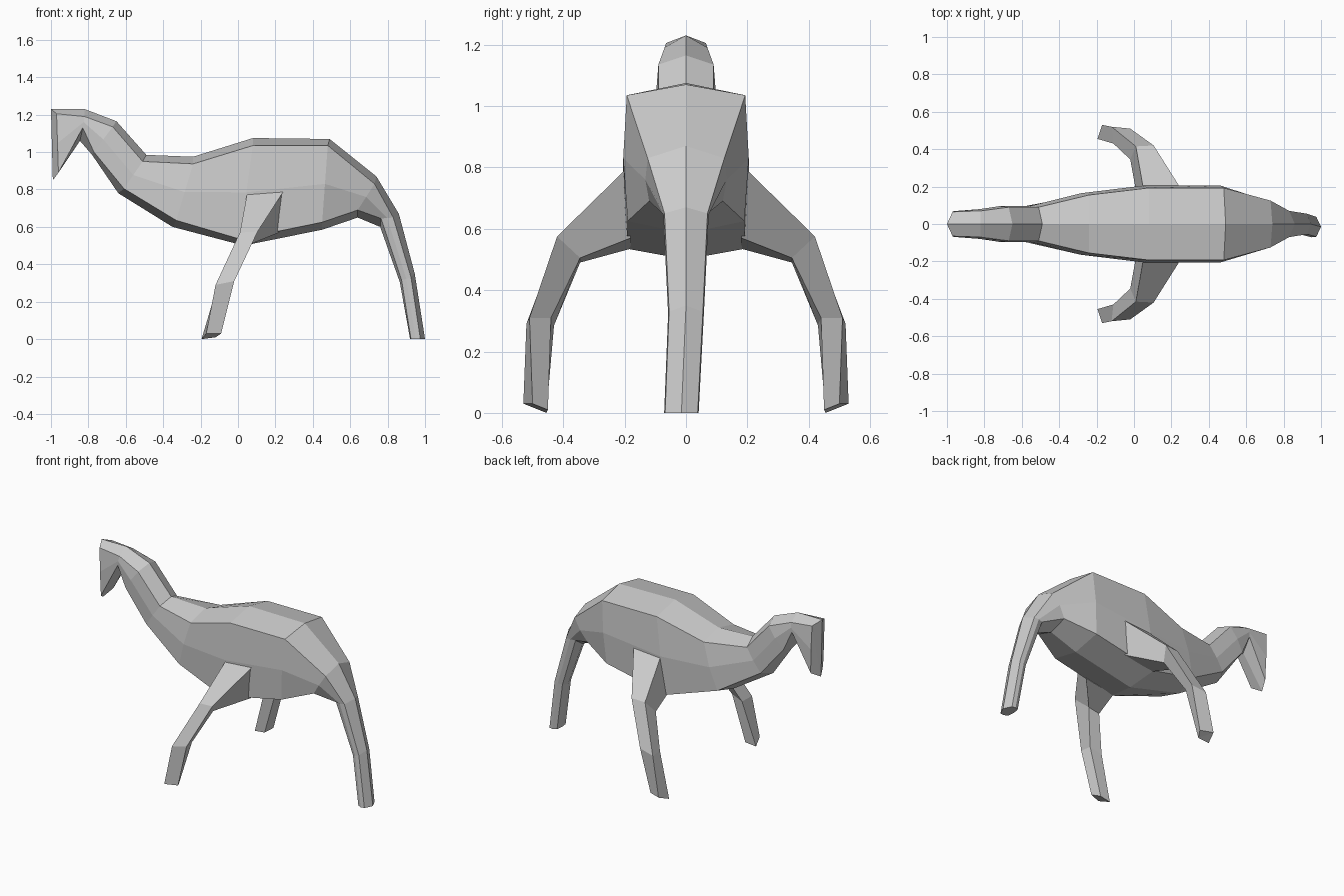
import bpy, bmesh


def loft(name, rings):
    """Skin a series of closed rings and cap both ends."""
    bm = bmesh.new()
    loops = [[bm.verts.new(p) for p in ring] for ring in rings]
    n = len(loops[0])
    for a, b in zip(loops, loops[1:]):
        for i in range(n):
            j = (i + 1) % n
            bm.faces.new((a[i], a[j], b[j], b[i]))
    caps = [bm.faces.new(loops[0]), bm.faces.new(loops[-1])]
    bmesh.ops.triangulate(bm, faces=caps)
    bmesh.ops.recalc_face_normals(bm, faces=bm.faces)
    mesh = bpy.data.meshes.new(name)
    bm.to_mesh(mesh)
    bm.free()
    obj = bpy.data.objects.new(name, mesh)
    bpy.context.collection.objects.link(obj)
    return obj


# Body side profiles, head to tail tip: (x, z) along spine and keel,
# (x, half width, z) along the shoulder and hem edges
spine = [(-1, 1.23), (-.82, 1.23), (-.65, 1.165), (-.49, .985), (-.24, .975),
         (.08, 1.075), (.49, 1.07), (.74, .87), (.86, .67), (.945, .35), (1, 0)]
shoulder = [(-.97, .065, 1.205), (-.82, .07, 1.19), (-.67, .09, 1.135),
            (-.51, .09, .95), (-.24, .155, .937), (.08, .193, 1.035),
            (.48, .193, 1.035), (.73, .125, .83), (.83, .07, .65),
            (.925, .055, .33), (.975, .053, 0)]
hem = [(-.96, .065, .89), (-.83, .075, 1.13), (-.77, .08, 1.0),
       (-.61, .09, .805), (-.33, .145, .635), (.01, .193, .535),
       (.45, .19, .625), (.64, .12, .69), (.765, .065, .645),
       (.875, .045, .315), (.925, .045, 0)]
keel = [(-.99, .85), (-.845, 1.06), (-.78, .985), (-.64, .78), (-.35, .6),
        (.03, .5), (.45, .585), (.64, .65), (.76, .6), (.865, .305), (.92, 0)]

rings = []
for i, (t, a, b, c) in enumerate(zip(spine, shoulder, hem, keel)):
    # flank bulges slightly between shoulder and hem
    m = ((a[0] + b[0]) / 2, max(a[1], b[1]) * 1.06, (a[2] + b[2]) / 2)
    side = [a, m, b]
    # the tail tip leans a little to the front
    dy = -.015 if i == len(spine) - 1 else 0
    ring = [(t[0], 0, t[1])] + side + [(c[0], 0, c[1])]
    ring += [(x, -y, z) for x, y, z in reversed(side)]
    rings.append([(x, y + dy, z) for x, y, z in ring])
loft("body", rings)

# Splayed legs: four-sided rings from hip to foot
leg = [
    [(.05, .19, .785), (.25, .19, .80), (.22, .18, .57), (.01, .18, .535)],
    [(.01, .415, .57), (.105, .42, .575), (.06, .345, .505), (-.02, .345, .49)],
    [(-.12, .52, .29), (-.02, .51, .31), (-.03, .44, .31), (-.11, .43, .285)],
    [(-.17, .53, .03), (-.09, .50, .03), (-.12, .45, .01), (-.195, .455, .0)],
]
for name, s in (("front_leg", -1), ("back_leg", 1)):
    loft(name, [[(x, s * y, z) for x, y, z in ring] for ring in leg])
